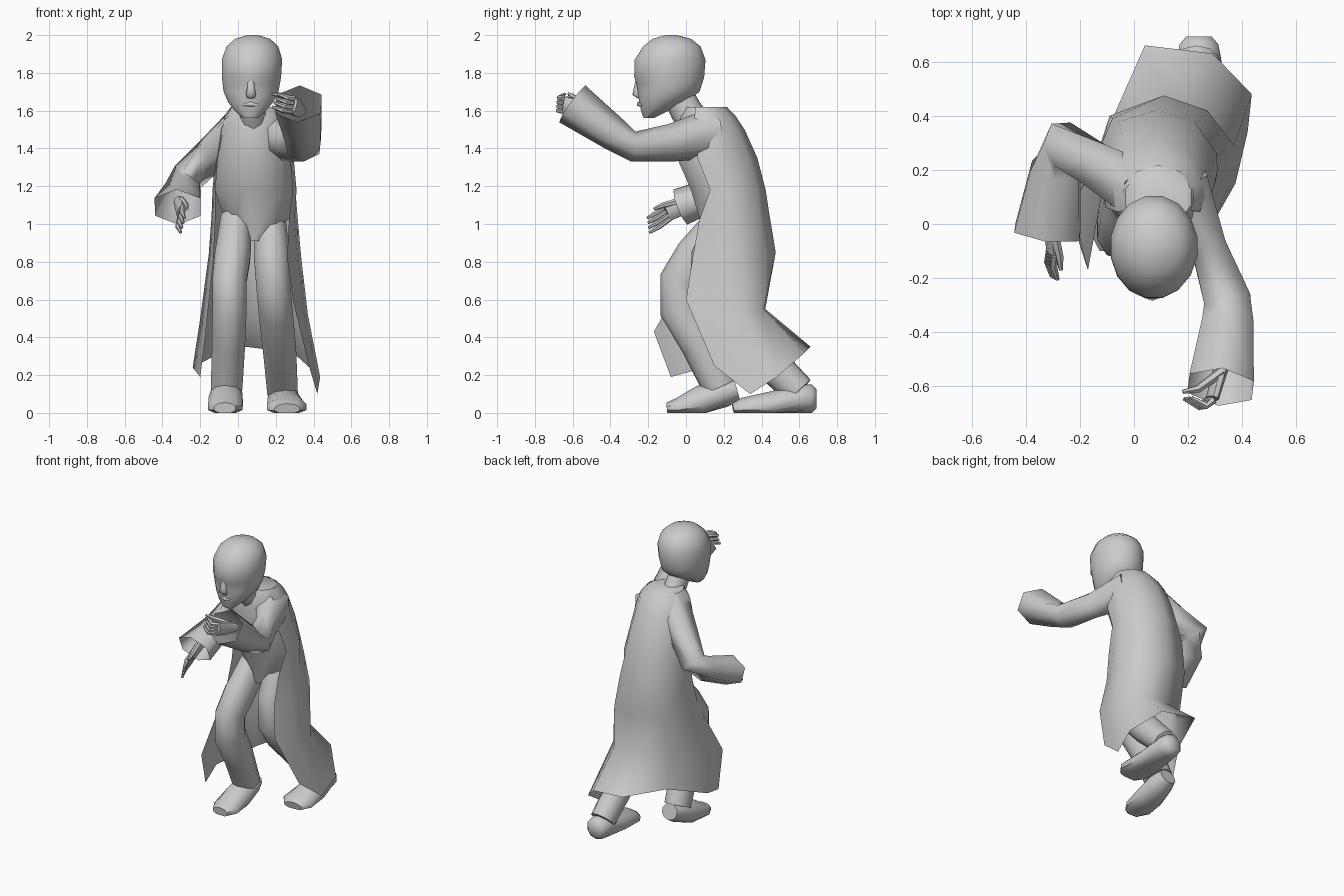
import bpy, bmesh, math
from mathutils import Vector


def grid(name, rows, closed=True, caps=(True, True), angle=50):
    """Skin a list of vertex rows into one smooth-shaded object."""
    bm = bmesh.new()
    vs = [[bm.verts.new(p) for p in r] for r in rows]
    n = len(rows[0])
    for a, b in zip(vs, vs[1:]):
        for i in range(n if closed else n - 1):
            j = (i + 1) % n
            bm.faces.new((a[i], a[j], b[j], b[i]))
    if closed and caps[0]:
        bm.faces.new(vs[0][::-1])
    if closed and caps[1]:
        bm.faces.new(vs[-1])
    bmesh.ops.recalc_face_normals(bm, faces=bm.faces)
    me = bpy.data.meshes.new(name)
    bm.to_mesh(me)
    bm.free()
    for p in me.polygons:
        p.use_smooth = True
    me.set_sharp_from_angle(angle=math.radians(angle))
    ob = bpy.data.objects.new(name, me)
    bpy.context.collection.objects.link(ob)
    return ob


def tube(name, st, n=8, hint=(0, 0, 1), caps=(True, True), flat=False, ground=False, angle=50):
    """Sweep ellipses through stations (x, y, z, half width, half height)."""
    pts = [Vector(s[:3]) for s in st]
    rows = []
    for k, s in enumerate(st):
        if flat:
            side, up = Vector((1, 0, 0)), Vector((0, 1, 0))
        else:
            t = (pts[min(k + 1, len(st) - 1)] - pts[max(k - 1, 0)]).normalized()
            side = t.cross(Vector(hint)).normalized()
            up = side.cross(t)
        row = []
        for i in range(n):
            a = 2 * math.pi * (i + 0.5) / n
            p = pts[k] + side * (s[3] * math.cos(a)) + up * (s[4] * math.sin(a))
            if ground:
                p.z = max(p.z, 0)
            row.append(p)
        rows.append(row)
    return grid(name, rows, caps=caps, angle=angle)


# Head: horizontal rings given as z, front y, back y, half width
HX = 0.078
head = tube("head", [(HX - (2 - z) * 0.03, (f + b) / 2, z, w, (b - f) / 2) for z, f, b, w in (
    (1.56, -0.225, -0.17, 0.04), (1.60, -0.24, -0.09, 0.085), (1.645, -0.25, 0.0, 0.122),
    (1.70, -0.258, 0.075, 0.148), (1.745, -0.266, 0.09, 0.155), (1.78, -0.278, 0.10, 0.16),
    (1.87, -0.275, 0.107, 0.163), (1.94, -0.23, 0.08, 0.14), (1.98, -0.18, 0.03, 0.095),
    (2.0, -0.11, -0.05, 0.03))], n=16, flat=True)
# Eye sockets
for v in head.data.vertices:
    if abs(v.co.z - 1.745) < 0.01 and v.co.y < -0.2 and abs(v.co.x - HX + 0.008) > 0.04:
        v.co.y += 0.012
# Nose and lips
NX = HX - 0.01
tube("nose", [(NX, -0.255, 1.765, 0.02, 0.012), (NX, -0.262, 1.72, 0.022, 0.014),
              (NX, -0.265, 1.69, 0.03, 0.02), (NX, -0.245, 1.672, 0.025, 0.012)],
     n=6, hint=(0, 1, 0), angle=80)
tube("lips", [(NX - 0.045, -0.232, 1.63, 0.006, 0.006), (NX, -0.248, 1.635, 0.012, 0.014),
              (NX + 0.045, -0.232, 1.63, 0.006, 0.006)], n=6, angle=80)
tube("neck", [(0.08, 0.06, 1.52, 0.085, 0.085), (0.078, 0.0, 1.6, 0.07, 0.085),
              (0.07, -0.05, 1.7, 0.07, 0.08)], n=10, hint=(0, 1, 0))

# Torso: horizontal rings
TORSO = [(0.085, 0.215, 1.18, 0.215, 0.195), (0.085, 0.155, 1.35, 0.2, 0.21),
         (0.085, 0.13, 1.50, 0.18, 0.17), (0.09, 0.11, 1.57, 0.16, 0.145),
         (0.09, 0.10, 1.62, 0.125, 0.11)]
tube("torso", [(0.085, 0.19, 0.91, 0.05, 0.10), (0.10, 0.245, 1.03, 0.18, 0.18)] + TORSO,
     n=12, flat=True)

# Open coat: rows run from right front edge around the back to left front edge
body = [[(cx + 1.05 * rx * math.cos(a), cy + 1.06 * ry * math.sin(a), z)
         for a in (math.radians(d) for d in (205, 167, 128, 90, 52, 14, -5, -25))]
        for cx, cy, z, rx, ry in reversed(TORSO)]
SKIRT = [
    [(-0.12, 0.10, 1.02), (-0.14, 0.22, 1.04), (-0.08, 0.39, 1.06), (0.1, 0.44, 1.06),
     (0.25, 0.385, 1.06), (0.315, 0.25, 1.04), (0.30, 0.15, 1.02), (0.27, 0.07, 1.02)],
    [(-0.13, 0.05, 0.82), (-0.155, 0.2, 0.84), (-0.09, 0.40, 0.85), (0.11, 0.475, 0.85),
     (0.27, 0.42, 0.85), (0.335, 0.28, 0.82), (0.315, 0.15, 0.82), (0.26, 0.035, 0.82)],
    [(-0.17, -0.17, 0.43), (-0.2, 0.12, 0.5), (-0.11, 0.32, 0.55), (0.08, 0.42, 0.55),
     (0.28, 0.41, 0.55), (0.37, 0.29, 0.52), (0.35, 0.14, 0.52), (0.29, 0.0, 0.6)],
    [(-0.20, -0.08, 0.19), (-0.24, 0.10, 0.24), (-0.09, 0.34, 0.32), (0.04, 0.66, 0.35),
     (0.29, 0.63, 0.32), (0.435, 0.48, 0.19), (0.42, 0.34, 0.10), (0.375, 0.15, 0.25)]]
grid("coat", body + SKIRT, closed=False, angle=60)

# Sleeves, open at the flared cuff
tube("right_sleeve", [(0.03, 0.12, 1.52, 0.12, 0.12), (-0.13, 0.21, 1.38, 0.095, 0.10),
                      (-0.265, 0.295, 1.25, 0.09, 0.09), (-0.29, 0.2, 1.18, 0.105, 0.085),
                      (-0.32, -0.03, 1.09, 0.14, 0.10)], n=6, caps=(True, False), angle=80)
tube("left_sleeve", [(0.17, 0.15, 1.48, 0.12, 0.135), (0.275, -0.08, 1.43, 0.075, 0.10),
                     (0.345, -0.28, 1.41, 0.10, 0.08), (0.345, -0.38, 1.475, 0.11, 0.09),
                     (0.32, -0.602, 1.636, 0.138, 0.12)],
     n=6, caps=(True, False), angle=80)


# Hands: palm, four bent fingers and a thumb
def hand(side, wrist, knuckle, mid, tip, spread, thumb):
    w, k, m, t, s = (Vector(v) for v in (wrist, knuckle, mid, tip, spread))
    tube(side + "_palm", [(*w, 0.032, 0.032), (*((w + k) / 2), 0.025, 0.05), (*k, 0.022, 0.05)],
         hint=s)
    for i in range(4):
        o = s * (i - 1.5)
        bend = (m - k) * (0.12 * i)
        tube(f"{side}_finger_{i + 1}", [(*(k + o), 0.015, 0.015), (*(m + o - bend), 0.014, 0.014),
                                        (*(t + o - bend), 0.008, 0.008)], n=6, hint=s)
    pts = [w.lerp(k, 0.3) + s * 1.2] + [Vector(p) for p in thumb]
    tube(side + "_thumb", [(*p, r, r) for p, r in zip(pts, (0.02, 0.015, 0.008))], n=6, hint=s)


hand("right", (-0.31, 0.04, 1.12), (-0.30, -0.10, 1.06), (-0.31, -0.16, 1.015), (-0.295, -0.21, 0.985),
     (0.006, -0.011, 0.02), ((-0.275, -0.12, 1.10), (-0.27, -0.17, 1.08)))
hand("left", (0.33, -0.50, 1.60), (0.29, -0.645, 1.63), (0.245, -0.68, 1.635), (0.19, -0.65, 1.655),
     (0.004, -0.003, 0.023), ((0.235, -0.61, 1.68), (0.18, -0.62, 1.69)))

# Trouser legs
for name, st in {
    "right_leg": [(-0.01, 0.24, 1.03, 0.085, 0.12), (-0.03, 0.06, 0.82, 0.10, 0.125),
                  (-0.045, -0.025, 0.70, 0.095, 0.115), (-0.045, -0.025, 0.55, 0.095, 0.115),
                  (-0.05, 0.08, 0.36, 0.092, 0.105), (-0.06, 0.18, 0.14, 0.088, 0.095)],
    "left_leg": [(0.17, 0.25, 1.03, 0.085, 0.12), (0.18, 0.15, 0.82, 0.10, 0.125),
                 (0.19, 0.13, 0.64, 0.095, 0.115), (0.20, 0.20, 0.53, 0.095, 0.11),
                 (0.22, 0.38, 0.33, 0.092, 0.10), (0.235, 0.60, 0.115, 0.085, 0.085)],
}.items():
    tube(name, st, n=10, hint=(0, 1, 0))

# Shoes, soles flattened at the ground
for name, st in {
    "right_shoe": [(-0.07, -0.10, 0.025, 0.06, 0.03), (-0.068, -0.04, 0.03, 0.095, 0.05),
                   (-0.065, 0.08, 0.06, 0.095, 0.085), (-0.06, 0.20, 0.105, 0.085, 0.075),
                   (-0.06, 0.27, 0.125, 0.06, 0.055)],
    "left_shoe": [(0.26, 0.25, 0.02, 0.07, 0.03), (0.258, 0.30, 0.03, 0.11, 0.05),
                  (0.25, 0.46, 0.04, 0.10, 0.075), (0.24, 0.61, 0.075, 0.085, 0.08),
                  (0.24, 0.665, 0.075, 0.075, 0.075), (0.24, 0.692, 0.075, 0.05, 0.05)],
}.items():
    tube(name, st, n=10, ground=True)
